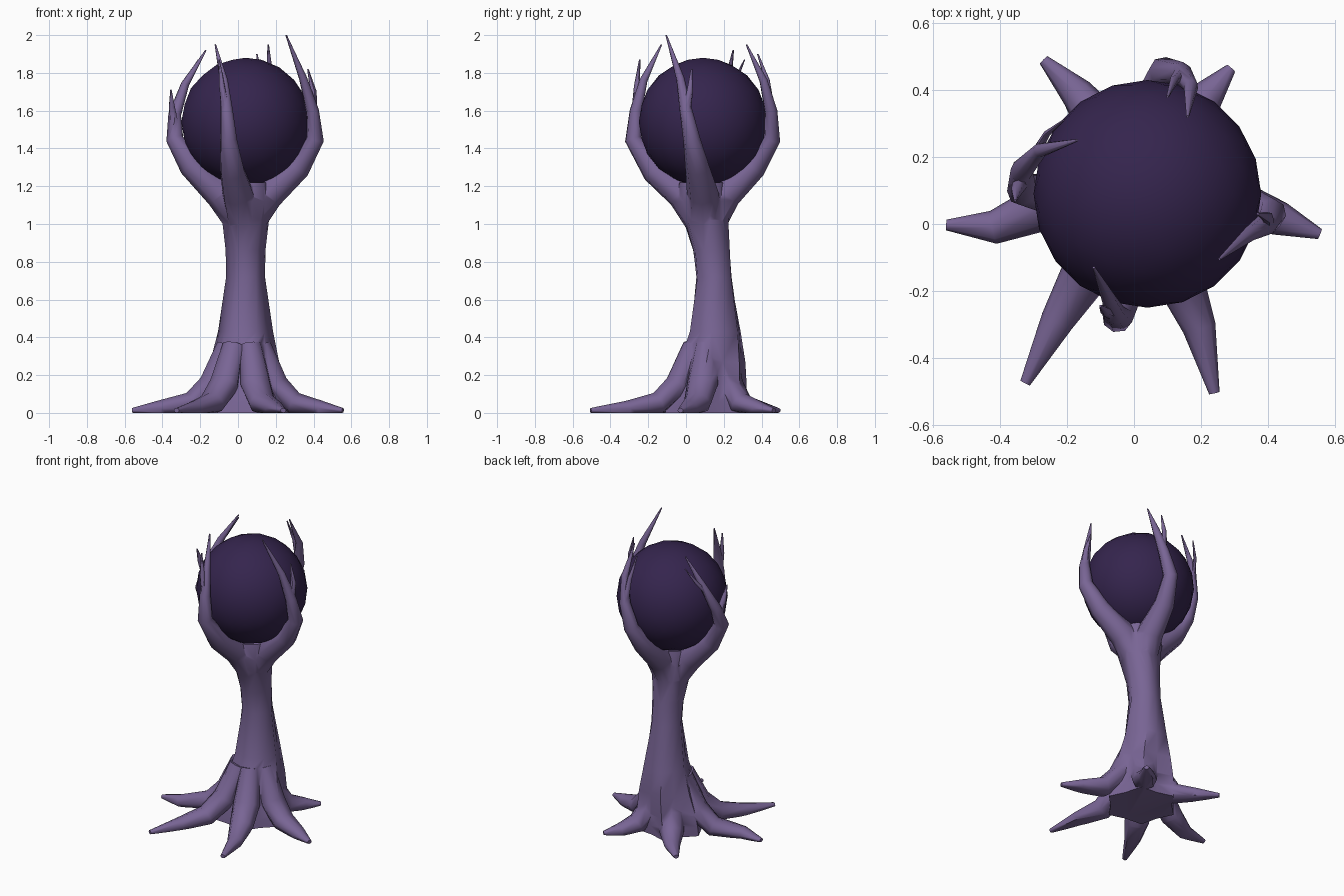
import bpy, bmesh
from math import sin, cos, pi, radians
from mathutils import Vector


def material(name, rgb):
    m = bpy.data.materials.new(name)
    m.diffuse_color = (*rgb, 1)
    return m


bark = material("bark", (0.19, 0.13, 0.30))
dark = material("dark_orb", (0.035, 0.018, 0.075))


def loft(name, rings):
    """Closed skin over a list of rings with equal point counts."""
    bm = bmesh.new()
    vs = [[bm.verts.new(p) for p in ring] for ring in rings]
    n = len(rings[0])
    for a, b in zip(vs, vs[1:]):
        for i in range(n):
            j = (i + 1) % n
            bm.faces.new((a[i], a[j], b[j], b[i]))
    bm.faces.new(vs[0][::-1])
    bm.faces.new(vs[-1])
    bmesh.ops.recalc_face_normals(bm, faces=bm.faces)
    me = bpy.data.meshes.new(name)
    bm.to_mesh(me)
    bm.free()
    ob = bpy.data.objects.new(name, me)
    bpy.context.collection.objects.link(ob)
    me.materials.append(bark)
    return ob


def tube(name, path, sides=8, flat=1.0):
    """Tapered limb along (x, y, z, radius) points."""
    pts = [Vector(p[:3]) for p in path]
    side = None
    rings = []
    for i, p in enumerate(pts):
        t = (pts[min(i + 1, len(pts) - 1)] - pts[max(i - 1, 0)]).normalized()
        if side is None:
            side = t.cross(Vector((0, 0, 1)))
            if side.length < 0.1:
                side = t.cross(Vector((0, 1, 0)))
        side = (side - t * side.dot(t)).normalized()
        up = side.cross(t)
        r = path[i][3]
        rings.append([p + side * r * cos(2 * pi * k / sides)
                      + up * r * flat * sin(2 * pi * k / sides) for k in range(sides)])
    return loft(name, rings)


# Trunk: ridged, slightly twisted, leaning column (x, y, z, radius, ridge depth)
trunk_rings = [
    (0.03, 0.10, -0.05, 0.21, 0.10), (0.03, 0.11, 0.06, 0.205, 0.10),
    (0.03, 0.12, 0.14, 0.195, 0.10), (0.035, 0.14, 0.27, 0.17, 0.09),
    (0.04, 0.155, 0.43, 0.137, 0.07), (0.04, 0.148, 0.72, 0.098, 0.05),
    (0.04, 0.135, 0.86, 0.101, 0.05), (0.04, 0.105, 1.02, 0.12, 0.05),
    (0.04, 0.09, 1.12, 0.14, 0.03), (0.04, 0.09, 1.22, 0.13, 0.0)]
rings = []
for x, y, z, r, d in trunk_rings:
    ring = []
    for k in range(12):
        a = radians(k * 30 - 10) + 0.5 * max(0, z - 0.3)
        rr = r * (1 + d * (1 if k % 2 == 0 else -1))
        ring.append((x + rr * cos(a), y + rr * sin(a), z))
    rings.append(ring)
tree = loft("tree", rings)
limbs = []

# Roots: shoulder, bend and tip on the ground
roots = [((-0.25, 0.06), (-0.42, -0.01), (-0.56, -0.003)),
         ((-0.14, -0.14), (-0.23, -0.29), (-0.325, -0.475)),
         ((0.13, -0.15), (0.195, -0.31), (0.24, -0.505)),
         ((0.30, 0.06), (0.44, 0.015), (0.555, -0.03)),
         ((0.16, 0.29), (0.22, 0.385), (0.29, 0.465)),
         ((-0.09, 0.28), (-0.17, 0.39), (-0.27, 0.49))]
for a, b, c in roots:
    base = Vector((0.035, 0.13))
    q = base.lerp(Vector(a), 0.62)
    limbs.append(tube("root", [
        (*base.lerp(Vector(a), 0.35), 0.36, 0.06), (*q, 0.15, 0.085),
        (*a, 0.05, 0.075), (*b, 0.025, 0.05), (*c, 0.013, 0.016)], 8, 0.8))

# Four claw-like branches gripping the orb, each with side twigs
branches = [
    [(0.03, 0.10, 1.0, 0.09), (-0.09, 0.09, 1.16, 0.085), (-0.25, 0.09, 1.31, 0.065),
     (-0.335, 0.10, 1.45, 0.046), (-0.335, 0.16, 1.58, 0.034),
     (-0.28, 0.22, 1.74, 0.022), (-0.17, 0.25, 1.92, 0.004)],
    [(0.045, 0.10, 1.0, 0.09), (0.16, 0.09, 1.16, 0.085), (0.32, 0.06, 1.30, 0.065),
     (0.41, 0.03, 1.45, 0.046), (0.395, 0.0, 1.60, 0.034),
     (0.345, -0.03, 1.77, 0.022), (0.255, -0.105, 2.0, 0.004)],
    [(0.035, 0.09, 1.0, 0.09), (0.0, -0.02, 1.16, 0.085), (-0.03, -0.17, 1.28, 0.067),
     (-0.05, -0.28, 1.45, 0.046), (-0.06, -0.265, 1.60, 0.034),
     (-0.075, -0.225, 1.76, 0.022), (-0.12, -0.13, 1.95, 0.004)],
    [(0.04, 0.12, 1.0, 0.09), (0.05, 0.21, 1.16, 0.085), (0.06, 0.36, 1.30, 0.065),
     (0.09, 0.455, 1.45, 0.046), (0.14, 0.45, 1.60, 0.034),
     (0.17, 0.41, 1.76, 0.022), (0.16, 0.32, 1.95, 0.004)]]
twigs = [
    [(-0.335, 0.13, 1.52, 0.025), (-0.35, 0.10, 1.62, 0.018), (-0.355, 0.07, 1.71, 0.004)],
    [(-0.295, 0.21, 1.70, 0.014), (-0.26, 0.27, 1.78, 0.010), (-0.21, 0.31, 1.87, 0.003)],
    [(0.395, 0.0, 1.58, 0.025), (0.40, 0.02, 1.70, 0.017), (0.37, 0.03, 1.82, 0.004)],
    [(-0.06, -0.265, 1.59, 0.025), (-0.085, -0.26, 1.73, 0.016), (-0.10, -0.245, 1.87, 0.004)],
    [(0.14, 0.45, 1.60, 0.022), (0.12, 0.43, 1.76, 0.014), (0.10, 0.38, 1.90, 0.004)]]
limbs += [tube("branch", p) for p in branches]
limbs += [tube("twig", p, 6) for p in twigs]

# Weld all limbs into one skin
bpy.context.view_layer.objects.active = tree
for limb in limbs:
    mod = tree.modifiers.new("weld", 'BOOLEAN')
    mod.operation = 'UNION'
    mod.solver = 'EXACT'
    mod.object = limb
    bpy.ops.object.modifier_apply(modifier=mod.name)
    bpy.data.objects.remove(limb)

# Trim flat on the ground
bm = bmesh.new()
bm.from_mesh(tree.data)
cut = bmesh.ops.bisect_plane(bm, geom=bm.verts[:] + bm.edges[:] + bm.faces[:],
                             plane_co=(0, 0, 0), plane_no=(0, 0, 1), clear_inner=True)
bmesh.ops.holes_fill(bm, edges=[e for e in bm.edges if e.is_boundary], sides=0)
bmesh.ops.recalc_face_normals(bm, faces=bm.faces)
bm.to_mesh(tree.data)
bm.free()

# Orb
bpy.ops.mesh.primitive_ico_sphere_add(subdivisions=3, radius=0.34, location=(0.04, 0.09, 1.54))
orb = bpy.context.object
orb.name = "orb"
orb.data.materials.append(dark)

for ob, ang in ((tree, 60), (orb, 60)):
    bpy.ops.object.select_all(action='DESELECT')
    ob.select_set(True)
    bpy.context.view_layer.objects.active = ob
    bpy.ops.object.shade_smooth_by_angle(angle=radians(ang))
